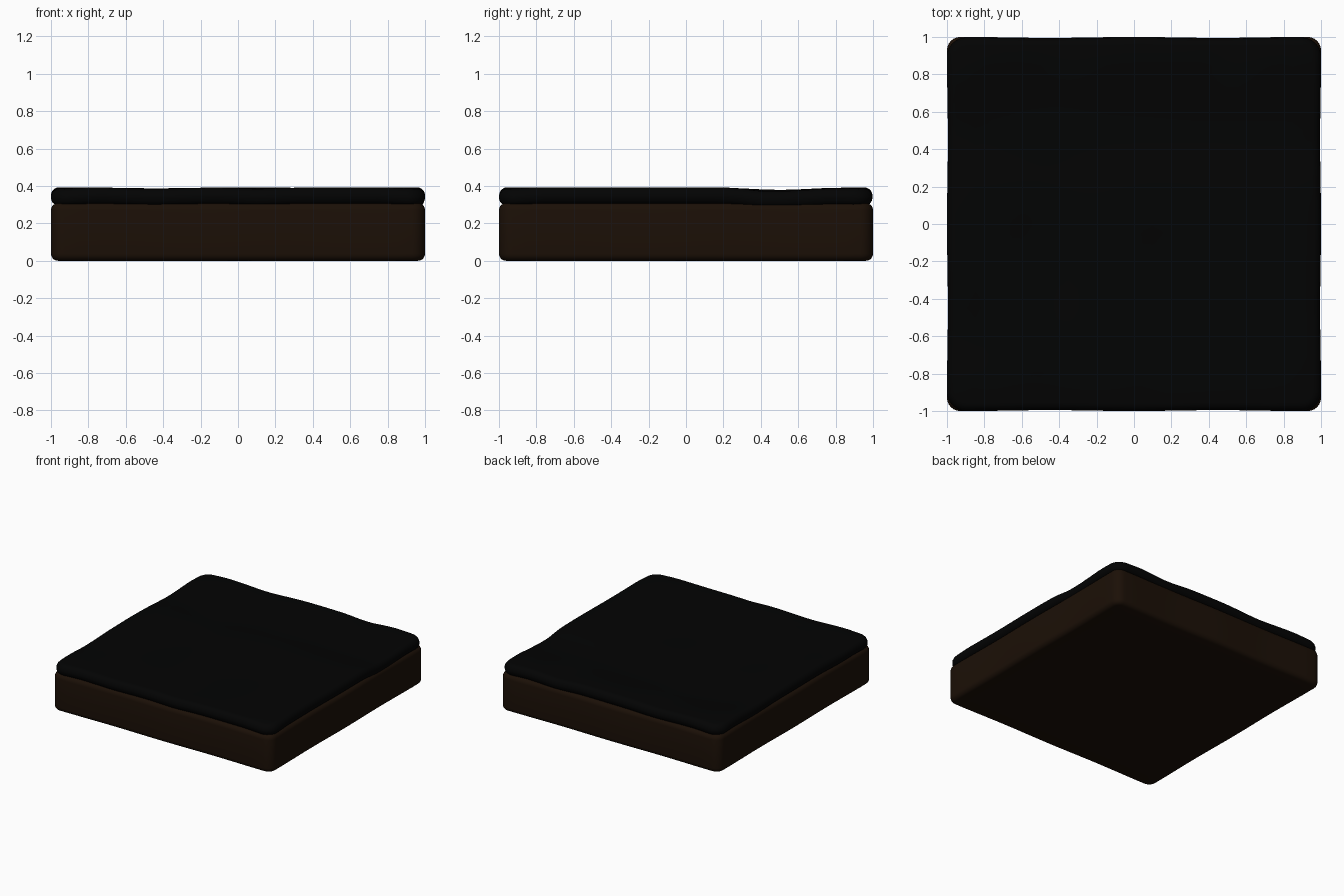
import bpy, bmesh, math
from mathutils import Vector

if "Cube" in bpy.data.objects:
    bpy.data.objects.remove(bpy.data.objects["Cube"])


def material(name, rgb):
    m = bpy.data.materials.new(name)
    m.diffuse_color = (*rgb, 1)
    m.use_nodes = True
    m.node_tree.nodes["Principled BSDF"].inputs["Base Color"].default_value = m.diffuse_color
    return m


def rounded_slab(name, lo, hi, corner, rim, mat, warp, cuts=36):
    """Box with rounded corners and rims, sliced into a grid and gently warped."""
    bm = bmesh.new()
    bmesh.ops.create_cube(bm, size=1)
    lo, hi = Vector(lo), Vector(hi)
    for v in bm.verts:
        v.co = (lo + hi) / 2 + Vector(a * b for a, b in zip(v.co, hi - lo))
    upright = [e for e in bm.edges if abs(e.verts[0].co.z - e.verts[1].co.z) > 0.01]
    bmesh.ops.bevel(bm, geom=upright, offset=corner, segments=6, profile=0.5, affect='EDGES')
    flat = [e for e in bm.edges if abs(e.verts[0].co.z - e.verts[1].co.z) < 0.01]
    bmesh.ops.bevel(bm, geom=flat, offset=rim, segments=5, profile=0.5, affect='EDGES')
    for axis in ((1, 0, 0), (0, 1, 0)):
        for i in range(1, cuts):
            p = -0.9 + 1.8 * i / cuts
            bmesh.ops.bisect_plane(bm, geom=bm.verts[:] + bm.edges[:] + bm.faces[:],
                                   plane_co=Vector(axis) * p, plane_no=axis)
    for v in bm.verts:
        v.co += warp(*v.co)
    me = bpy.data.meshes.new(name)
    bm.to_mesh(me)
    bm.free()
    me.materials.append(mat)
    ob = bpy.data.objects.new(name, me)
    bpy.context.collection.objects.link(ob)
    bpy.context.view_layer.objects.active = ob
    ob.select_set(True)
    bpy.ops.object.shade_smooth_by_angle(angle=math.radians(50))
    ob.select_set(False)
    return ob


# Shallow hollows in the top layer: x, y, x spread, y spread, depth
HOLLOWS = [(0.9, 0.42, 0.45, 0.12, 0.016), (0.9, 0.6, 0.45, 0.18, 0.012),
           (0.0, 0.52, 0.7, 0.25, 0.020), (-0.7, 0.5, 0.4, 0.22, 0.016),
           (-0.45, -0.1, 0.25, 0.5, 0.016), (0.2, -0.3, 0.35, 0.5, 0.014),
           (0.1, -0.95, 0.12, 0.25, 0.006), (-0.45, -0.95, 0.2, 0.2, 0.008),
           (-0.95, -0.6, 0.2, 0.2, 0.010), (-0.4, 0.95, 0.2, 0.2, 0.012),
           (0.5, 0.95, 0.15, 0.2, 0.014)]


def pinch(x, y):
    """Slight inward waves along the sides."""
    return Vector((-x ** 5 * 0.005 * (1 - math.cos(7 * y)) / 2,
                   -y ** 5 * 0.005 * (1 - math.cos(7 * x)) / 2, 0))


def soil_warp(x, y, z):
    return pinch(x, y)


def surface_warp(x, y, z):
    dip = sum(d * math.exp(-((x - a) / sx) ** 2 - ((y - b) / sy) ** 2)
              for a, b, sx, sy, d in HOLLOWS)
    droop = 0.014 * max(0, abs(x * y) - 0.75) / 0.25   # corners hang lower
    return pinch(x, y) + Vector((0, 0, -min(0.02, dip) - droop))


# Soil block
rounded_slab("soil_block", (-1, -1, 0), (1, 1, 0.308), 0.07, 0.038,
             material("soil", (0.011, 0.005, 0.002)), soil_warp)

# Rippled dark surface layer
rounded_slab("surface_layer", (-1, -1, 0.302), (1, 0.997, 0.393), 0.10, 0.044,
             material("dark_surface", (0.0008, 0.0009, 0.0009)), surface_warp)
